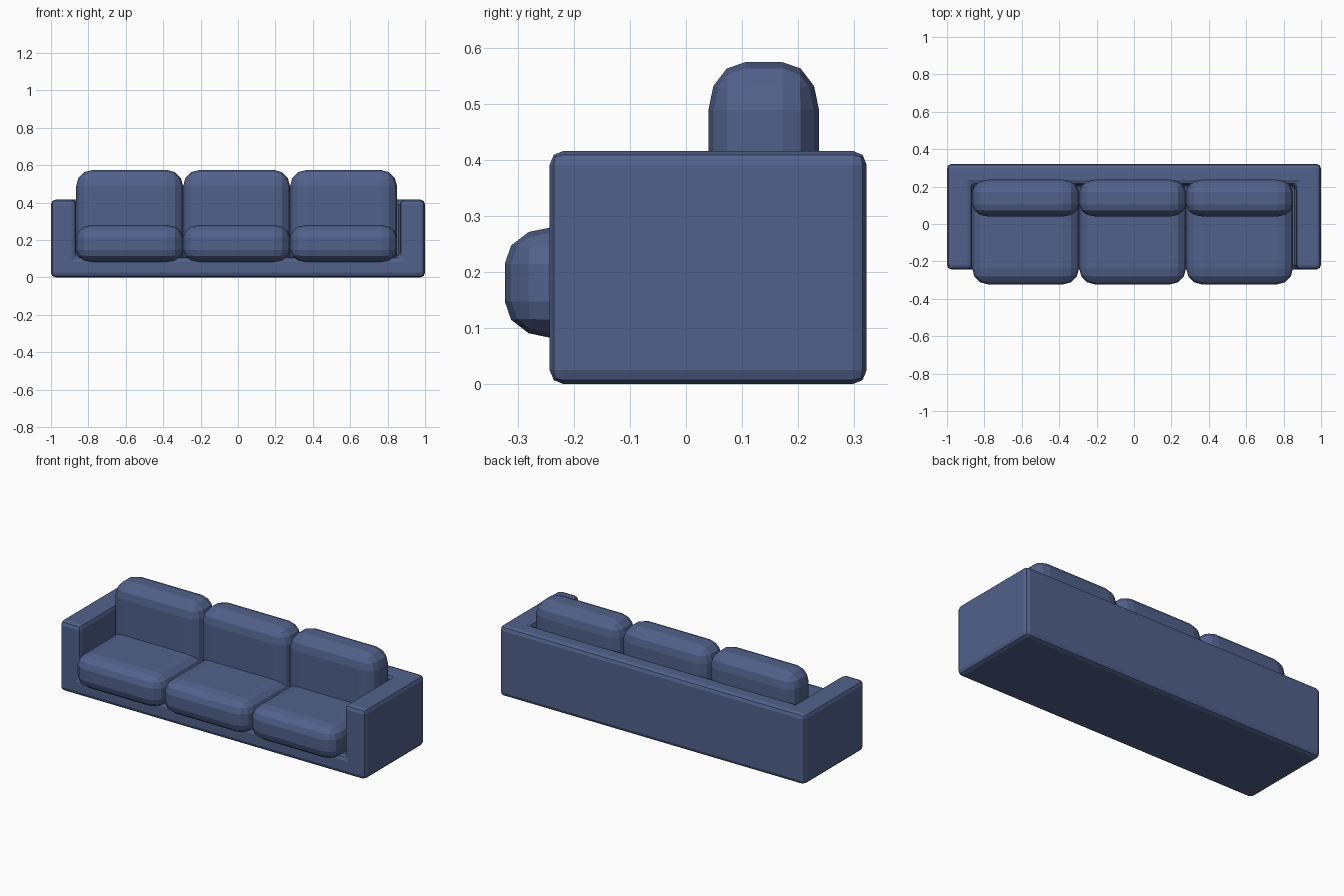
import bpy, bmesh
from mathutils import Vector

if "Cube" in bpy.data.objects:
    bpy.data.objects.remove(bpy.data.objects["Cube"])

fabric = bpy.data.materials.new("blue_fabric")
fabric.diffuse_color = (0.085, 0.12, 0.26, 1)
fabric.use_nodes = True
fabric.node_tree.nodes["Principled BSDF"].inputs["Base Color"].default_value = fabric.diffuse_color


def add_object(name, bm):
    mesh = bpy.data.meshes.new(name)
    bm.to_mesh(mesh)
    bm.free()
    obj = bpy.data.objects.new(name, mesh)
    mesh.materials.append(fabric)
    bpy.context.collection.objects.link(obj)
    return obj


def extrude_up(bm, faces, height):
    """Raise a flat region of faces; returns the raised faces."""
    geom = bmesh.ops.extrude_face_region(bm, geom=faces)["geom"]
    verts = [g for g in geom if isinstance(g, bmesh.types.BMVert)]
    bmesh.ops.translate(bm, verts=verts, vec=(0, 0, height))
    return [g for g in geom if isinstance(g, bmesh.types.BMFace)]


# Frame: plan grid raised to the seat deck, then arms and back raised higher
XS, YS = (-1, -0.865, 0.865, 1), (-0.243, 0.21, 0.322)
DECK, TOP = 0.11, 0.416
bm = bmesh.new()
grid = [[bm.verts.new((x, y, 0)) for x in XS] for y in YS]
plan = [bm.faces.new((grid[j][i], grid[j][i + 1], grid[j + 1][i + 1], grid[j + 1][i]))
        for j in range(2) for i in range(3)]
bottom = bmesh.ops.duplicate(bm, geom=plan)["geom"]
deck = extrude_up(bm, plan, DECK)
bmesh.ops.delete(bm, geom=plan, context="FACES_ONLY")
walls = [f for f in deck
         if abs(f.calc_center_median().x) > 0.5 or f.calc_center_median().y > 0.2]
extrude_up(bm, walls, TOP - DECK)
bmesh.ops.delete(bm, geom=[f for f in walls if f.is_valid], context="FACES_ONLY")
bmesh.ops.remove_doubles(bm, verts=bm.verts[:], dist=1e-5)
bmesh.ops.recalc_face_normals(bm, faces=bm.faces[:])
bmesh.ops.dissolve_limit(bm, angle_limit=0.02, verts=bm.verts[:], edges=bm.edges[:])
frame = add_object("sofa_frame", bm)
bevel = frame.modifiers.new("soft_edges", "BEVEL")
bevel.width, bevel.segments = 0.025, 2
bevel.limit_method = "ANGLE"


def cushion(name, low, high, thin_axis):
    """Rounded box whose rounding is tighter across its thickness."""
    low, high = Vector(low), Vector(high)
    squash = Vector((1, 1, 1))
    squash[thin_axis] = 0.77
    size = high - low
    bm = bmesh.new()
    bmesh.ops.create_cube(bm, size=1)
    bmesh.ops.scale(bm, verts=bm.verts[:],
                    vec=[size[i] / squash[i] for i in range(3)])
    bmesh.ops.bevel(bm, geom=bm.edges[:], offset=0.085, segments=3,
                    profile=0.5, affect="EDGES")
    bmesh.ops.scale(bm, verts=bm.verts[:], vec=squash)
    bmesh.ops.translate(bm, verts=bm.verts[:], vec=(low + high) / 2)
    add_object(name, bm)


# Seat and back cushions, three of each
for i in range(3):
    x0 = -0.865 + 0.572 * i
    x1 = x0 + 0.571
    cushion(f"seat_cushion_{i + 1}", (x0, -0.323, 0.082), (x1, 0.23, 0.28), 2)
    cushion(f"back_cushion_{i + 1}", (x0, 0.04, 0.03), (x1, 0.237, 0.574), 1)
